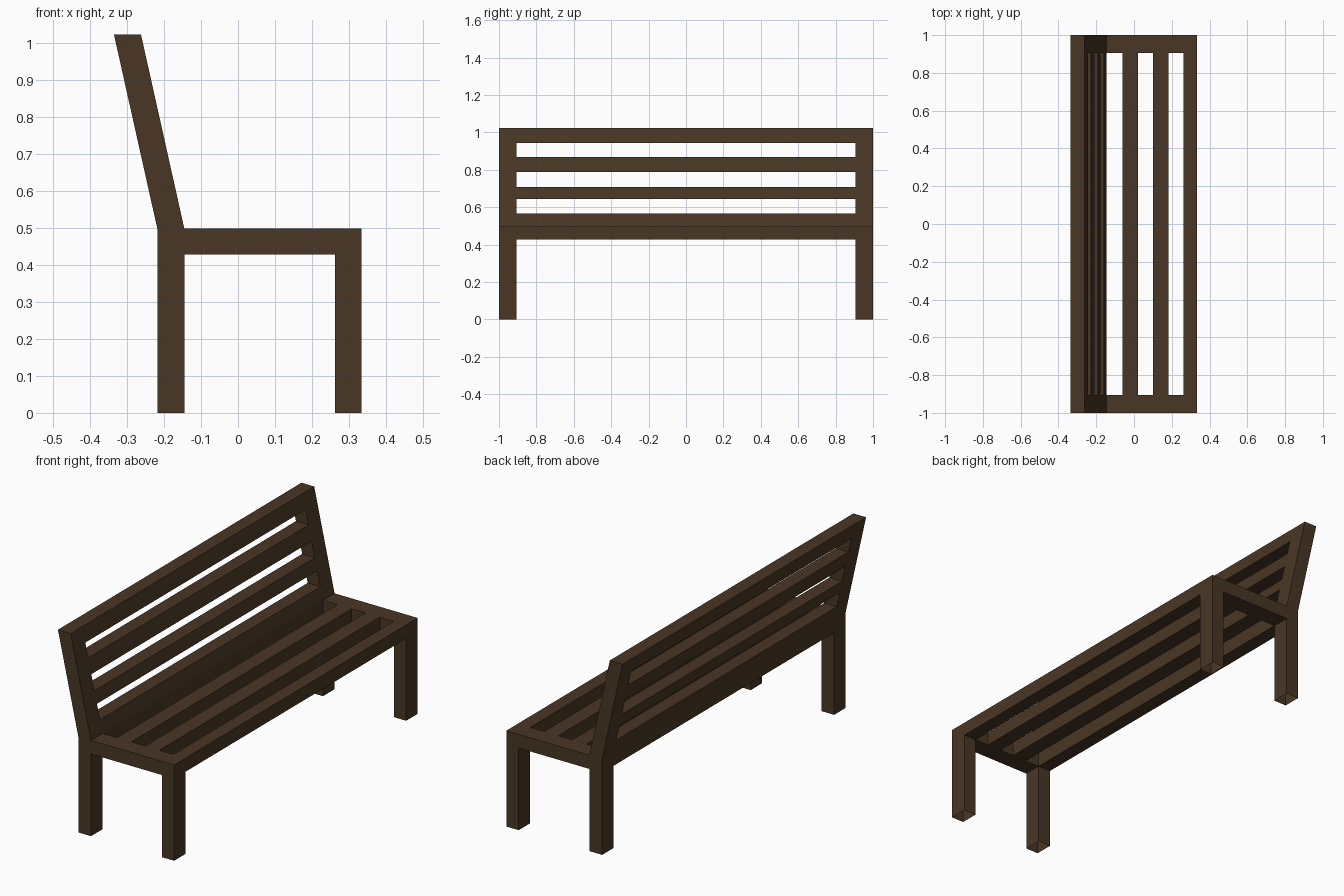
import bpy, bmesh

if "Cube" in bpy.data.objects:
    bpy.data.objects.remove(bpy.data.objects["Cube"])

wood = bpy.data.materials.new("dark brown wood")
wood.diffuse_color = (0.066, 0.037, 0.018, 1)
wood.use_nodes = True
wood.node_tree.nodes["Principled BSDF"].inputs["Base Color"].default_value = wood.diffuse_color

Y = [-1.0, -0.905, 0.905, 1.0]      # end frames and the span between them
X_BACK, X_POST = -0.218, -0.145     # rear post, front and back
Z_UNDER, Z_SEAT, Z_TOP = 0.427, 0.498, 1.022


def finish(name, bm, recalc=True):
    if recalc:
        bmesh.ops.recalc_face_normals(bm, faces=bm.faces)
    mesh = bpy.data.meshes.new(name)
    bm.to_mesh(mesh)
    bm.free()
    mesh.materials.append(wood)
    ob = bpy.data.objects.new(name, mesh)
    bpy.context.collection.objects.link(ob)
    return ob


def slatted_panel(name, cuts, place, skip):
    """Slab split at cuts x Y; every second strip of the middle span is a hole.
    place(u, y, side) gives a point; skip(face) drops hidden faces."""
    bm = bmesh.new()
    n = len(cuts)
    v = {(i, j, s): bm.verts.new(place(cuts[i], Y[j], s))
         for i in range(n) for j in range(4) for s in (0, 1)}

    def solid(i, j):
        return 0 <= i < n - 1 and 0 <= j < 3 and not (j == 1 and i % 2)

    for i in range(n - 1):
        for j in range(3):
            if not solid(i, j):
                continue
            ring = [(i, j), (i + 1, j), (i + 1, j + 1), (i, j + 1)]
            for s in (0, 1):
                bm.faces.new([v[(*c, s)] for c in ring])
            # side walls only where the neighbouring cell is empty
            for k, (di, dj) in enumerate([(0, -1), (1, 0), (0, 1), (-1, 0)]):
                if not solid(i + di, j + dj):
                    a, b = ring[k], ring[(k + 1) % 4]
                    bm.faces.new([v[(*a, 0)], v[(*b, 0)], v[(*b, 1)], v[(*a, 1)]])
    bmesh.ops.recalc_face_normals(bm, faces=bm.faces)
    hidden = [f for f in bm.faces if skip(f.calc_center_median())]
    bmesh.ops.delete(bm, geom=hidden, context='FACES')
    return finish(name, bm, False)


# Seat: flat frame with lengthwise slats
slatted_panel("seat",
              [X_BACK, X_POST, -0.062, 0.02, 0.10, 0.182, 0.262, 0.333],
              lambda x, y, s: (x, y, Z_SEAT if s else Z_UNDER),
              lambda c: c.z > Z_SEAT - 1e-4 and c.x < X_POST)


# Backrest: same construction, leaning backwards
def lean(z, y, s):
    t = (z - Z_SEAT) / (Z_TOP - Z_SEAT)
    return ((X_POST if s else X_BACK) - 0.117 * t, y, z)


slatted_panel("backrest",
              [Z_SEAT, 0.565, 0.643, 0.707, 0.788, 0.868, 0.943, Z_TOP],
              lean, lambda c: c.z < Z_SEAT + 1e-4)


# Legs: square tubes open at the foot
def leg(name, x0, x1, y0, y1):
    bm = bmesh.new()
    bmesh.ops.create_cube(bm, size=1)
    for p in bm.verts:
        p.co = (x1 if p.co.x > 0 else x0, y1 if p.co.y > 0 else y0,
                Z_UNDER if p.co.z > 0 else 0)
    bm.normal_update()
    caps = [f for f in bm.faces if abs(f.normal.z) > 0.5]
    bmesh.ops.delete(bm, geom=caps, context='FACES')
    finish(name, bm, False)


for side, y0, y1 in (("right", Y[0], Y[1]), ("left", Y[2], Y[3])):
    leg("rear_leg_" + side, X_BACK, X_POST, y0, y1)
    leg("front_leg_" + side, 0.262, 0.333, y0, y1)
